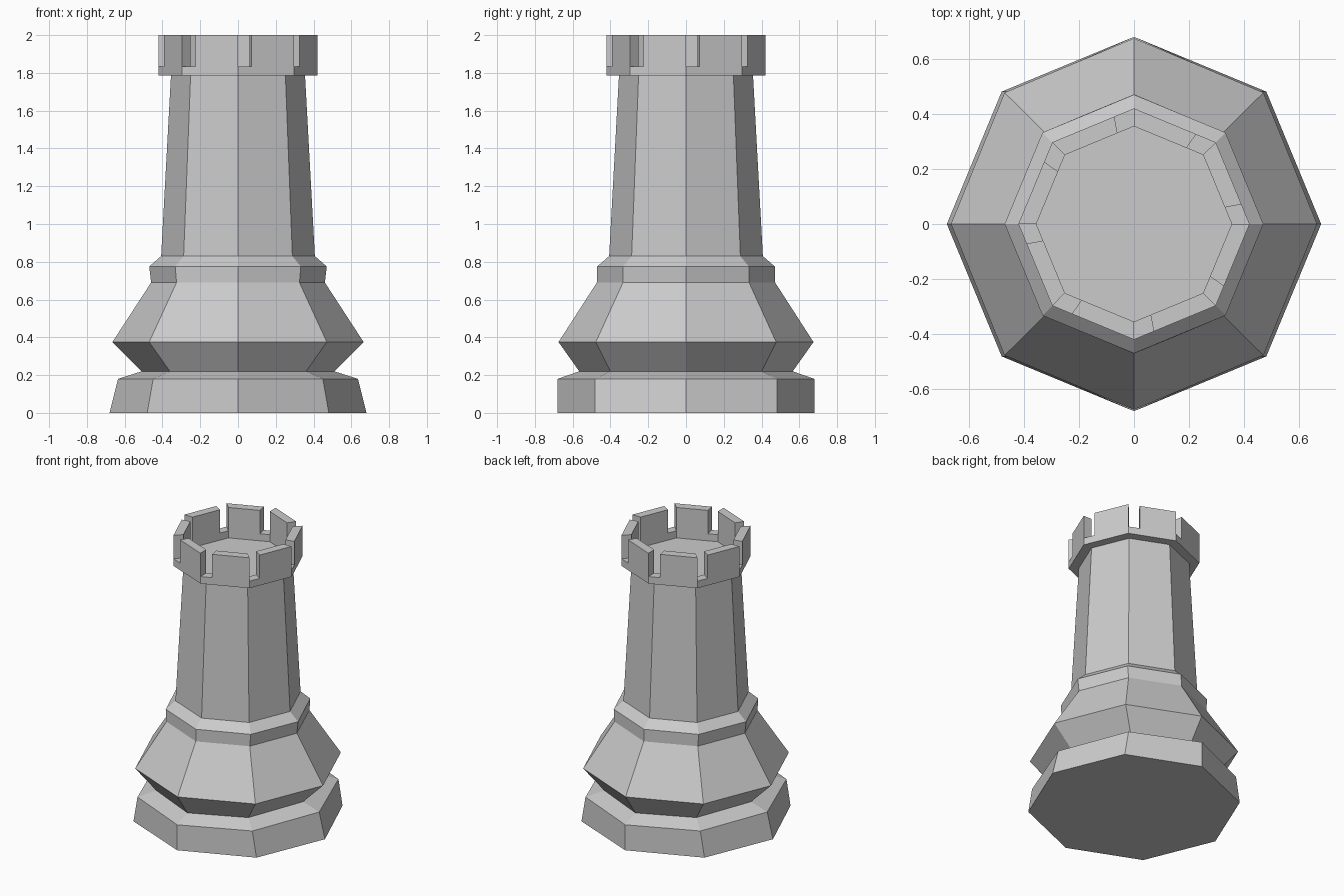
import bpy, bmesh
from math import cos, sin, pi

if "Cube" in bpy.data.objects:
    bpy.data.objects.remove(bpy.data.objects["Cube"])

SIDES = 8


def octagon(rx, ry, z):
    return [(rx * cos(2 * pi * i / SIDES), ry * sin(2 * pi * i / SIDES), z)
            for i in range(SIDES)]


def finish(bm, name):
    bmesh.ops.remove_doubles(bm, verts=bm.verts, dist=1e-5)
    bmesh.ops.recalc_face_normals(bm, faces=bm.faces)
    mesh = bpy.data.meshes.new(name)
    bm.to_mesh(mesh)
    bm.free()
    obj = bpy.data.objects.new(name, mesh)
    bpy.context.collection.objects.link(obj)
    return obj


# Stacked eight-sided rings (x radius, y radius, height), capped at both ends
def stack(name, profile):
    bm = bmesh.new()
    rings = [[bm.verts.new(p) for p in octagon(*ring)] for ring in profile]
    for low, high in zip(rings, rings[1:]):
        for i in range(SIDES):
            j = (i + 1) % SIDES
            bm.faces.new((low[i], low[j], high[j], high[i]))
    bm.faces.new(rings[0][::-1])
    bm.faces.new(rings[-1])
    return finish(bm, name)


# Foot, flared skirt, collar and tapering shaft
stack("tower_body", [
    (0.68, 0.68, 0.0),
    (0.635, 0.68, 0.18),
    (0.51, 0.565, 0.22),
    (0.665, 0.675, 0.375),
    (0.46, 0.472, 0.69),
    (0.47, 0.47, 0.775),
    (0.407, 0.407, 0.83),
    (0.355, 0.355, 1.785),
])


# Crown wall: each side has a narrow notch after the corner, then a merlon
def crown(name, r_out, r_in, z_low, z_notch, z_top, notch):
    bm = bmesh.new()
    corners = octagon(1, 1, 0)
    plan = []
    for i in range(SIDES):
        a, b = corners[i], corners[(i + 1) % SIDES]
        plan.append(a[:2])
        plan.append(tuple(a[k] + (b[k] - a[k]) * notch for k in (0, 1)))

    def quad(*points):
        bm.faces.new([bm.verts.new((p[0] * r, p[1] * r, z)) for p, r, z in points])

    for i, a in enumerate(plan):
        b = plan[(i + 1) % len(plan)]
        merlon = i % 2 == 1
        layers = [(z_low, z_notch)] + ([(z_notch, z_top)] if merlon else [])
        for lo, hi in layers:
            for r in (r_out, r_in):
                quad((a, r, lo), (b, r, lo), (b, r, hi), (a, r, hi))
        for z in (z_low, z_top if merlon else z_notch):
            quad((a, r_out, z), (b, r_out, z), (b, r_in, z), (a, r_in, z))
        # End face between notch and merlon
        quad((a, r_out, z_notch), (a, r_in, z_notch), (a, r_in, z_top), (a, r_out, z_top))
    return finish(bm, name)


crown("crenellated_crown", 0.42, 0.355, 1.785, 1.835, 2.0, 0.24)
